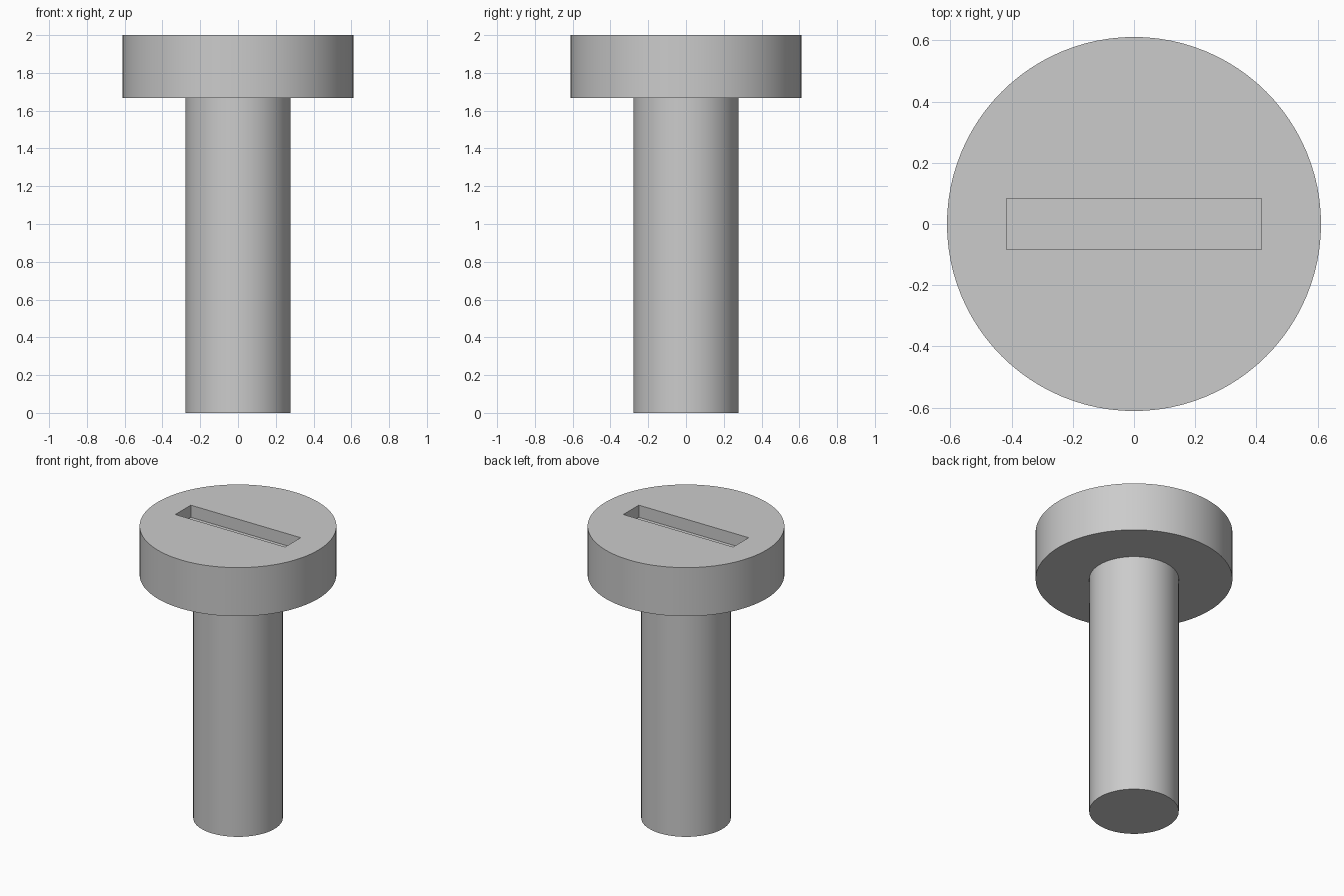
import bpy
import bmesh
import math
from mathutils import Matrix, Vector

cube = bpy.data.objects.get("Cube")
if cube:
    bpy.data.objects.remove(cube, do_unlink=True)

HEAD_R, SHAFT_R = 0.611, 0.278
HEAD_Z, TOP_Z = 1.667, 2.0
SLOT_LENGTH, SLOT_WIDTH, SLOT_DEPTH = 0.833, 0.167, 0.083

steel = bpy.data.materials.new("light grey steel")
steel.use_nodes = True
grey = (0.6, 0.6, 0.6, 1)
steel.diffuse_color = grey
steel.node_tree.nodes["Principled BSDF"].inputs["Base Color"].default_value = grey


def add_object(name, bm):
    bmesh.ops.recalc_face_normals(bm, faces=bm.faces)
    mesh = bpy.data.meshes.new(name)
    bm.to_mesh(mesh)
    bm.free()
    mesh.materials.append(steel)
    obj = bpy.data.objects.new(name, mesh)
    bpy.context.collection.objects.link(obj)
    return obj


# Screw body: shaft and head turned from one profile
profile = [(SHAFT_R, 0), (SHAFT_R, HEAD_Z), (HEAD_R, HEAD_Z), (HEAD_R, TOP_Z)]
bm = bmesh.new()
verts = [bm.verts.new((r, 0, z)) for r, z in profile]
edges = [bm.edges.new(pair) for pair in zip(verts, verts[1:])]
bmesh.ops.spin(bm, geom=verts + edges, cent=(0, 0, 0), axis=(0, 0, 1),
               angle=math.tau, steps=96, use_merge=True)
bmesh.ops.remove_doubles(bm, verts=bm.verts, dist=1e-5)
bmesh.ops.holes_fill(bm, edges=[e for e in bm.edges if e.is_boundary], sides=0)
screw = add_object("screw_body", bm)

# Blind slot sunk into the top of the head
bm = bmesh.new()
size = Vector((SLOT_LENGTH, SLOT_WIDTH, 2 * SLOT_DEPTH))
bmesh.ops.create_cube(bm, size=1, matrix=Matrix.Translation((0, 0, TOP_Z)) @ Matrix.Diagonal(size.to_4d()))
cutter = add_object("slot_cutter", bm)

cut = screw.modifiers.new("slot", "BOOLEAN")
cut.operation = "DIFFERENCE"
cut.solver = "EXACT"
cut.object = cutter
bpy.ops.object.select_all(action="DESELECT")
bpy.context.view_layer.objects.active = screw
screw.select_set(True)
bpy.ops.object.modifier_apply(modifier=cut.name)
bpy.data.objects.remove(cutter, do_unlink=True)

# Smooth round walls with crisp rims
bpy.ops.object.shade_smooth_by_angle(angle=math.radians(30))
